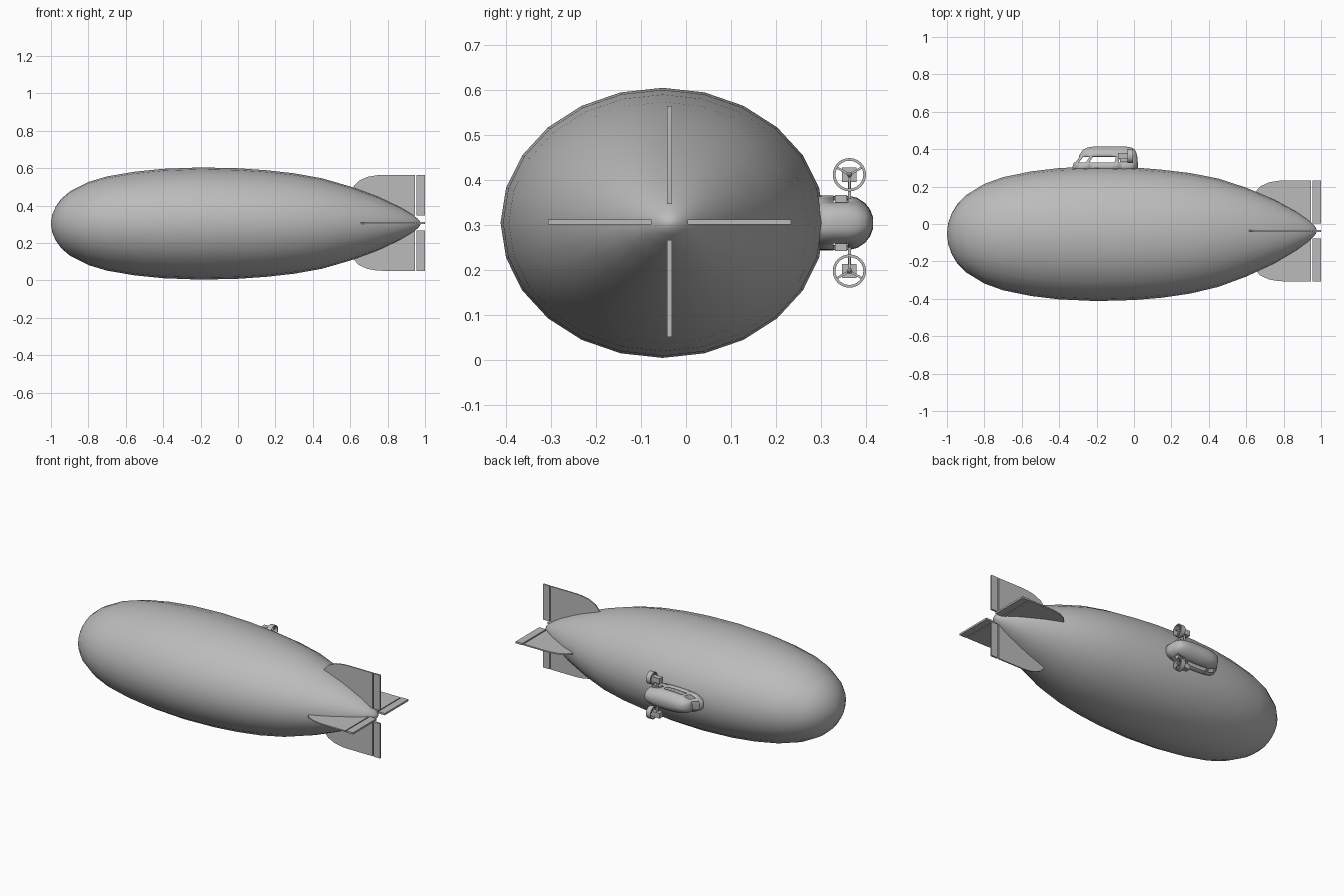
import bpy, bmesh, math
from mathutils import Vector, Matrix

if "Cube" in bpy.data.objects:
    bpy.data.objects.remove(bpy.data.objects["Cube"])

CZ = 0.304          # height of the long axis
grey = bpy.data.materials.new("hull_grey")
grey.diffuse_color = (0.5, 0.5, 0.5, 1)
grey.use_nodes = True
grey.node_tree.nodes["Principled BSDF"].inputs["Base Color"].default_value = grey.diffuse_color


def finish(name, bm, smooth=None):
    bmesh.ops.recalc_face_normals(bm, faces=bm.faces)
    me = bpy.data.meshes.new(name)
    bm.to_mesh(me)
    bm.free()
    ob = bpy.data.objects.new(name, me)
    bpy.context.collection.objects.link(ob)
    me.materials.append(grey)
    if smooth:
        bpy.ops.object.select_all(action='DESELECT')
        ob.select_set(True)
        bpy.context.view_layer.objects.active = ob
        bpy.ops.object.shade_smooth_by_angle(angle=math.radians(smooth))
    return ob


def loft(bm, rings, cap_start=True, cap_end=True):
    loops = [[bm.verts.new(p) for p in r] for r in rings]
    n = len(loops[0])
    for a, b in zip(loops, loops[1:]):
        for i in range(n):
            j = (i + 1) % n
            bm.faces.new((a[i], a[j], b[j], b[i]))
    if cap_start:
        bm.faces.new(loops[0])
    if cap_end:
        bm.faces.new(loops[-1])
    return loops


def add_box(bm, lo, hi):
    size = [b - a for a, b in zip(lo, hi)]
    mid = [(a + b) / 2 for a, b in zip(lo, hi)]
    bmesh.ops.create_cube(bm, size=1, matrix=Matrix.Translation(mid) @ Matrix.Diagonal((*size, 1)))


# Envelope: 24-sided oval body along x
profile = [(-1, .02), (-.993, .16), (-.975, .30), (-.945, .44), (-.9, .57), (-.8, .74),
           (-.7, .84), (-.55, .925), (-.4, .975), (-.2, 1), (0, .985), (.15, .95),
           (.3, .895), (.45, .805), (.6, .66), (.75, .475), (.87, .285), (.93, .165),
           (.96, .09), (.972, .045), (.976, .012)]
rings = []
for x, r in profile:
    cy = -.052 + .017 * max(0, (x - .2) / .8)
    rings.append([(x, cy + .36 * r * math.sin(k * math.tau / 24),
                   CZ + .30 * r * math.cos(k * math.tau / 24)) for k in range(24)])
bm = bmesh.new()
loft(bm, rings)
finish("envelope", bm, 50)


# Tail fins and hinged rudders, four around the tail
def plate(name, outline, direction, thick, centre):
    d = Vector(direction)
    side = Vector((1, 0, 0)).cross(d) * thick / 2
    bm = bmesh.new()
    loft(bm, [[Vector((x, 0, 0)) + centre + d * r + side * s for x, r in outline] for s in (-1, 1)])
    return finish(name, bm)


for label, d, tip, start in (("upper", (0, 0, 1), .258, .60), ("lower", (0, 0, -1), .255, .60),
                             ("left", (0, 1, 0), .27, .63), ("right", (0, -1, 0), .27, .63)):
    c = Vector((0, -.037, CZ + .002))
    fin = [(start, tip - .10), (start + .015, tip - .065), (start + .045, tip - .032),
           (start + .09, tip - .011), (start + .14, tip - .002), (start + .18, tip),
           (.947, tip), (.947, .04), (.75, .04)]
    plate(label + "_fin", fin, d, .008, c)
    plate(label + "_rudder", [(.954, .04), (.954, tip), (1, tip), (1, .04)], d, .011, c)

# Gondola: rounded hollow cabin on the +y side, windows left open
levels = [(.285, -.335, .022, .061), (.328, -.322, .021, .061), (.360, -.296, .018, .061),
          (.380, -.285, .013, .056), (.398, -.272, .005, .044), (.409, -.25, -.012, .03),
          (.415, -.21, -.05, .014)]
N = 48
rings = []
for y, x0, x1, hz in levels:
    ring = []
    for k in range(N):
        a = math.tau * (k + .5) / N
        ca, sa = math.cos(a), math.sin(a)
        ring.append(((x0 + x1) / 2 + (x1 - x0) / 2 * math.copysign(abs(ca) ** .8, ca), y,
                     CZ + hz * math.copysign(abs(sa) ** .7, sa)))
    rings.append(ring)
bm = bmesh.new()
loft(bm, rings, cap_start=False)
panes = []
for f in bm.faces:
    c = f.calc_center_median()
    if .33 < c.y < .36 and c.x < -.02:
        bars = (-.295, -.235, -.165, -.095)
        if all(abs(c.x - b) > .009 for b in bars):
            panes.append(f)
bmesh.ops.delete(bm, geom=panes, context='FACES')
cabin = finish("gondola", bm, 40)
shell = cabin.modifiers.new("shell", 'SOLIDIFY')
shell.thickness = .004
shell.offset = -1


# Engines: ducted propellers on struts either side of the gondola
def ring_points(x, r, y, z, n=24):
    return [(x, y + r * math.cos(k * math.tau / n), z + r * math.sin(k * math.tau / n))
            for k in range(n)]


EY = .363
for label, s in (("upper", 1), ("lower", -1)):
    ez = CZ + s * .107
    bm = bmesh.new()
    section = [(-.036, .037), (-.006, .037), (-.006, .031), (-.036, .031), (-.036, .037)]
    loft(bm, [ring_points(x, r, EY, ez) for x, r in section], False, False)
    bmesh.ops.remove_doubles(bm, verts=bm.verts, dist=1e-5)
    finish(label + "_duct", bm, 40)

    bm = bmesh.new()
    add_box(bm, (-.085, EY - .016, ez - .016), (-.03, EY + .016, ez + .016))
    finish(label + "_engine", bm)

    bm = bmesh.new()
    for k in range(3):
        turn = (Matrix.Translation((-.018, EY, ez)) @
                Matrix.Rotation(math.radians(120 * k) + (math.pi if s > 0 else 0), 4, 'X'))
        bmesh.ops.create_cube(bm, size=1, matrix=turn @ Matrix.Translation((0, 0, .0165))
                              @ Matrix.Diagonal((.004, .005, .033, 1)))
    loft(bm, [ring_points(x, r, EY, ez, 12) for x, r in ((-.03, .006), (-.012, .006), (-.004, .002))])
    finish(label + "_propeller", bm)

    # strut and mounting block
    bm = bmesh.new()
    za, zb = sorted((CZ + s * .045, ez - s * .014))
    add_box(bm, (-.065, EY - .003, za), (-.05, EY + .003, zb))
    finish(label + "_strut", bm)
    bm = bmesh.new()
    za, zb = sorted((CZ + s * .036, CZ + s * .062))
    add_box(bm, (-.075, .331, za), (-.02, .358, zb))
    finish(label + "_mount", bm)
